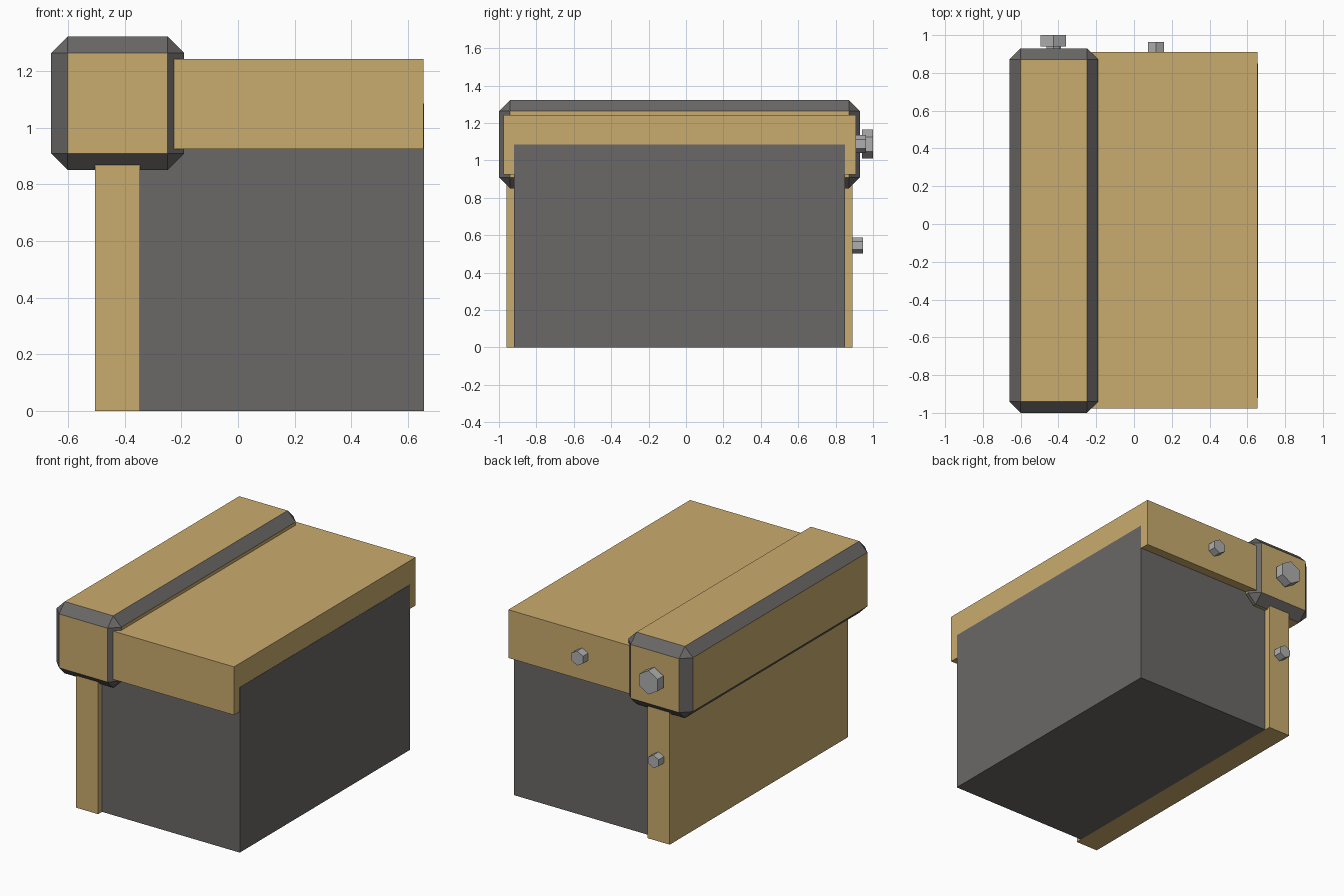
import bpy, bmesh
from math import radians
from mathutils import Matrix, Vector

cube = bpy.data.objects.get("Cube")
if cube:
    bpy.data.objects.remove(cube, do_unlink=True)


def material(name, rgb):
    mat = bpy.data.materials.new(name)
    mat.use_nodes = True
    mat.diffuse_color = (*rgb, 1)
    mat.node_tree.nodes["Principled BSDF"].inputs["Base Color"].default_value = (*rgb, 1)
    return mat


tan = material("tan_wood", (0.59, 0.41, 0.157))
dark = material("dark_grey", (0.143, 0.138, 0.133))
steel = material("light_steel", (0.43, 0.43, 0.43))


def finish(name, bm, *mats):
    mesh = bpy.data.meshes.new(name)
    bm.to_mesh(mesh)
    bm.free()
    for mat in mats:
        mesh.materials.append(mat)
    obj = bpy.data.objects.new(name, mesh)
    bpy.context.collection.objects.link(obj)
    return obj


def box(low, high):
    low, high = Vector(low), Vector(high)
    bm = bmesh.new()
    bmesh.ops.create_cube(bm, size=1, matrix=Matrix.LocRotScale(
        (low + high) / 2, None, high - low))
    return bm


def hexagon(bm, x, z, radius, y0, y1):
    # Six-sided prism along y with one corner pointing up
    place = (Matrix.Translation((x, (y0 + y1) / 2, z))
             @ Matrix.Rotation(radians(90), 4, "X")
             @ Matrix.Rotation(radians(90), 4, "Z"))
    ring = bmesh.ops.create_cone(bm, cap_ends=True, segments=6, radius1=radius,
                                 radius2=radius, depth=y1 - y0)["verts"]
    # Turn so that a corner lies on the local x axis before placing
    corner = ring[0].co
    turn = Matrix.Rotation(-Vector((corner.x, corner.y)).angle_signed(Vector((1, 0))), 4, "Z")
    bmesh.ops.transform(bm, matrix=place @ turn, verts=ring)


# Main block, side plank and top slab
finish("main_block", box((-0.345, -0.92, 0), (0.657, 0.85, 1.085)), dark)
finish("side_plank", box((-0.505, -0.96, 0), (-0.345, 0.89, 0.98)), tan)
finish("top_slab", box((-0.225, -0.977, 0.925), (0.655, 0.91, 1.242)), tan)

# Corner beam: wooden faces with dark chamfers
bm = box((-0.66, -1, 0.85), (-0.19, 0.93, 1.322))
bmesh.ops.bevel(bm, geom=bm.edges[:], offset=0.059, segments=1,
                affect="EDGES", profile=0.5)
bm.normal_update()
for face in bm.faces:
    face.material_index = 0 if max(abs(n) for n in face.normal) > 0.99 else 1
finish("corner_beam", bm, tan, dark)

# Bolts on the back
bm = bmesh.new()
hexagon(bm, -0.427, 1.087, 0.078, 0.94, 1.0)
hexagon(bm, -0.427, 1.087, 0.042, 0.90, 0.95)
finish("beam_bolt", bm, steel)

for name, x, z, radius, y0, y1 in (("slab_bolt", 0.117, 1.087, 0.048, 0.89, 0.963),
                                   ("plank_bolt", -0.425, 0.546, 0.043, 0.87, 0.946)):
    bm = bmesh.new()
    hexagon(bm, x, z, radius, y0, y1)
    finish(name, bm, steel)
